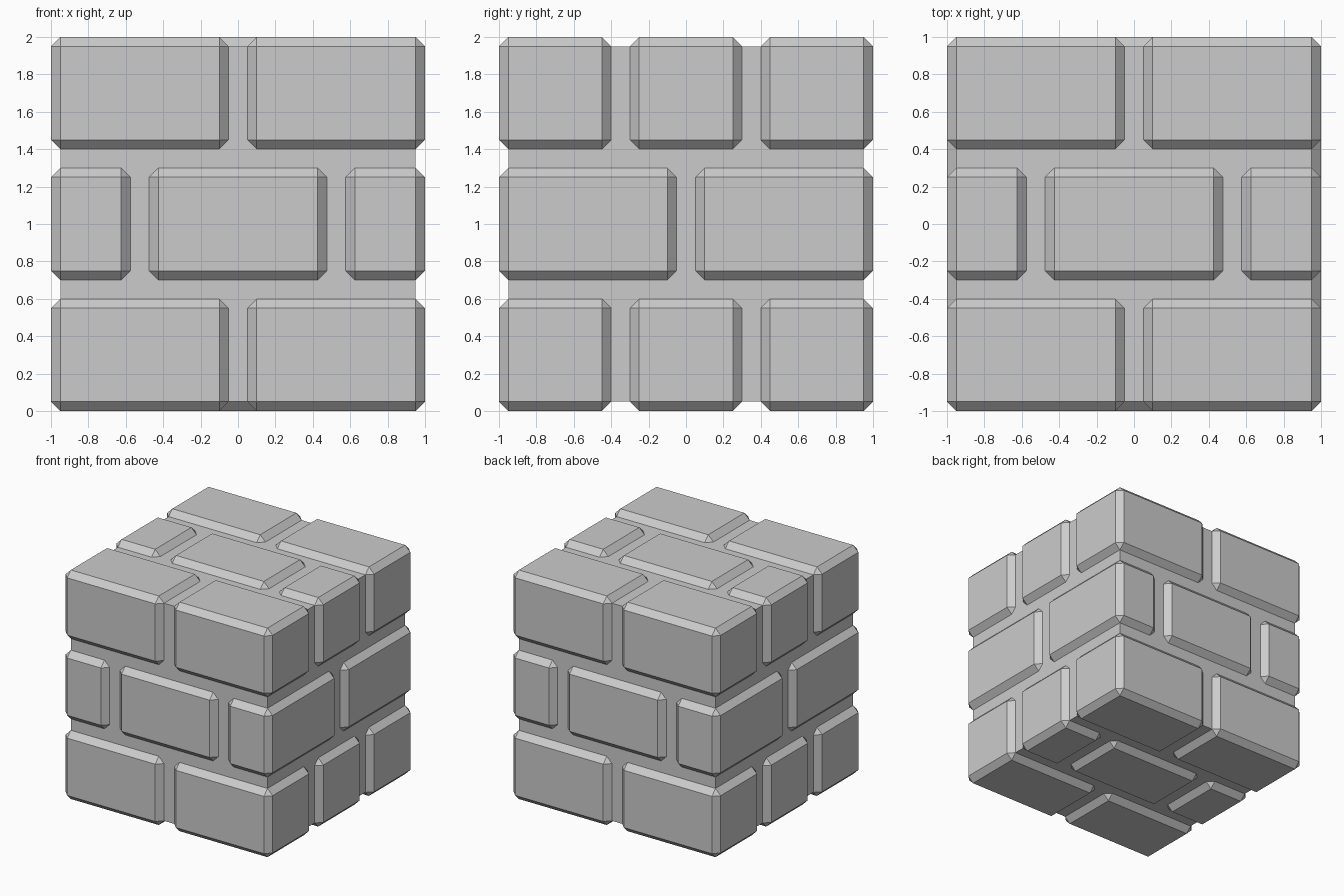
import bpy
import bmesh

BEVEL = 0.05

cube = bpy.data.objects.get("Cube")
if cube:
    bpy.data.objects.remove(cube, do_unlink=True)

stone = bpy.data.materials.new("stone_grey")
stone.use_nodes = True
grey = (0.6, 0.6, 0.6, 1.0)
stone.diffuse_color = grey
stone.node_tree.nodes["Principled BSDF"].inputs["Base Color"].default_value = grey


def block(name, xs, ys, zs, bevel=0.0):
    """Box spanning three (low, high) ranges, with optional chamfered edges."""
    spans = (xs, ys, zs)
    bm = bmesh.new()
    bmesh.ops.create_cube(bm, size=1)
    bmesh.ops.scale(bm, vec=[hi - lo for lo, hi in spans], verts=bm.verts)
    if bevel:
        bmesh.ops.bevel(bm, geom=bm.edges[:], offset=bevel, segments=1,
                        affect='EDGES', profile=0.5)
    mesh = bpy.data.meshes.new(name)
    bm.to_mesh(mesh)
    bm.free()
    mesh.materials.append(stone)
    obj = bpy.data.objects.new(name, mesh)
    obj.location = [(lo + hi) / 2 for lo, hi in spans]
    bpy.context.collection.objects.link(obj)
    return obj


# Ways of dividing a side into bricks
halves = [(-1, -0.05), (0.05, 1)]
thirds = [(-1, -0.4), (-0.3, 0.3), (0.4, 1)]
short_long_short = [(-1, -0.575), (-0.475, 0.475), (0.575, 1)]

# Mortar core, flush with the foot of the chamfers
inner = 1 - BEVEL
block("mortar_core", (-inner, inner), (-inner, inner), (BEVEL, 2 - BEVEL))

# Three courses of bricks, staggered in both directions
for course, (lo, hi) in zip(("bottom", "middle", "top"), thirds):
    if course == "middle":
        rows = [(ys, short_long_short) for ys in halves]
    else:
        rows = list(zip(thirds, (halves, short_long_short, halves)))
    for r, (ys, columns) in enumerate(rows, 1):
        for c, xs in enumerate(columns, 1):
            block(f"{course}_brick_{r}_{c}", xs, ys, (lo + 1, hi + 1), BEVEL)
